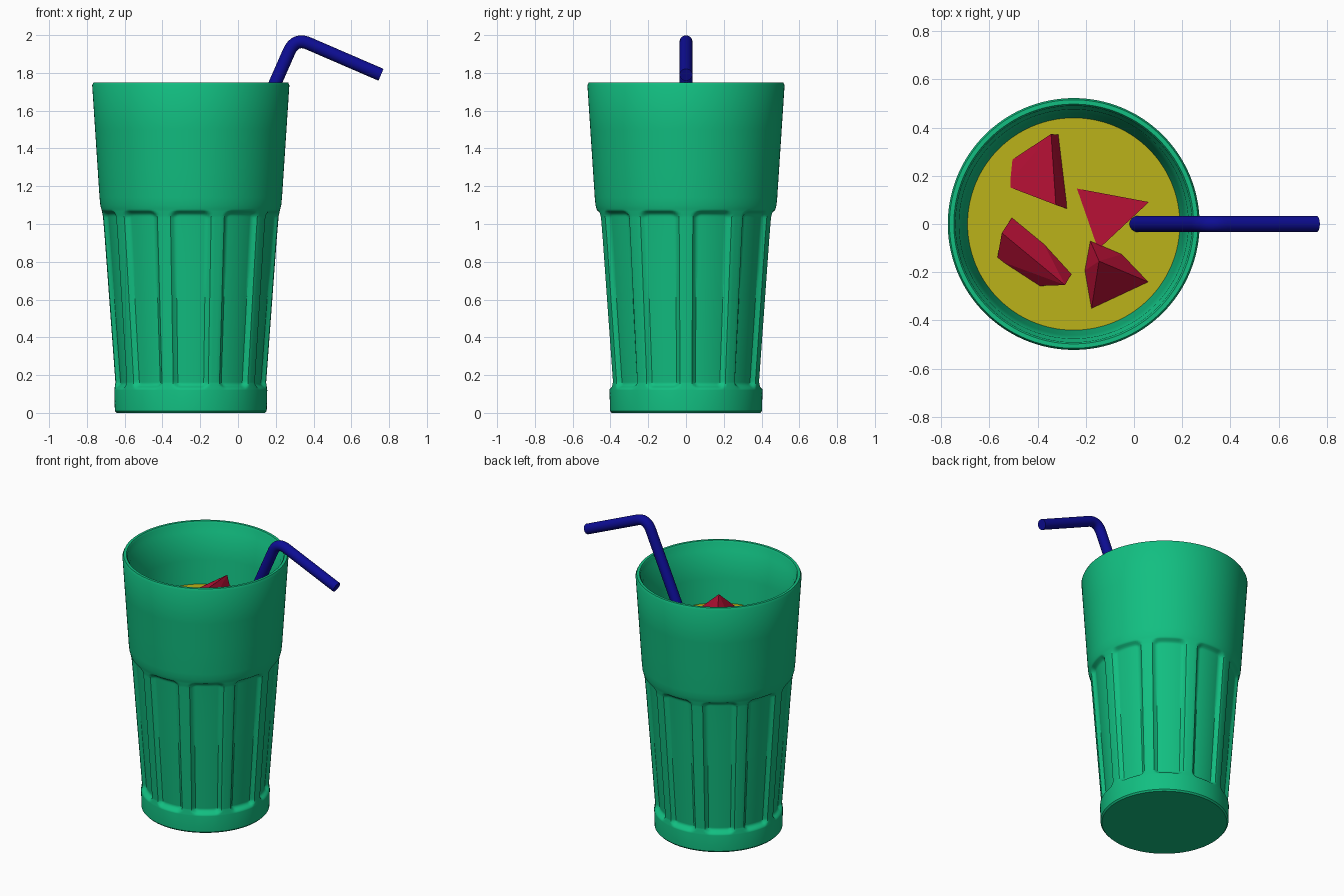
import bpy, bmesh, math
from mathutils import Vector

if "Cube" in bpy.data.objects:
    bpy.data.objects.remove(bpy.data.objects["Cube"])

CX = -0.25          # axis of the tumbler
LEVEL = 1.34        # drink surface height


def colour(obj, name, rgb):
    mat = bpy.data.materials.get(name) or bpy.data.materials.new(name)
    mat.diffuse_color = (*rgb, 1)
    mat.use_nodes = True
    mat.node_tree.nodes["Principled BSDF"].inputs["Base Color"].default_value = mat.diffuse_color
    obj.data.materials.append(mat)


def finish(bm, name, smooth=True):
    bmesh.ops.recalc_face_normals(bm, faces=bm.faces)
    me = bpy.data.meshes.new(name)
    bm.to_mesh(me)
    bm.free()
    obj = bpy.data.objects.new(name, me)
    bpy.context.collection.objects.link(obj)
    if smooth:
        bpy.ops.object.select_all(action='DESELECT')
        obj.select_set(True)
        bpy.context.view_layer.objects.active = obj
        bpy.ops.object.shade_smooth_by_angle(angle=math.radians(35))
    return obj


# Tumbler: lathe profile with ten rounded-rectangle flutes pressed into the wall
OUTER = [(0, .393), (.01, .402), (.12, .405), (.14, .402), (.16, .399), (.92, .455),
         (1.04, .465), (1.07, .471), (1.10, .479), (1.14, .483), (1.735, .522), (1.75, .515)]
INNER = [(1.75, .497), (1.74, .49), (1.70, .487), (1.685, .475), (1.50, .46),
         (1.34, .44), (1.0, .41), (.12, .34)]
SEG, FLUTES = 240, 10


def radius(z):
    for (z0, r0), (z1, r1) in zip(OUTER, OUTER[1:]):
        if z <= z1:
            return r0 + (r1 - r0) * (z - z0) / (z1 - z0)
    return OUTER[-1][1]


def flute_depth(a, z):
    step = 2 * math.pi / FLUTES
    off = (a + math.pi / 2 + step / 2) % step - step / 2
    corner = .045
    qx = abs(off * .44) - (.108 - corner)
    qz = abs(z - .60) - (.475 - corner)
    d = math.hypot(max(qx, 0), max(qz, 0)) + min(max(qx, qz), 0) - corner
    t = min(max(-d / .026, 0), 1)
    return .024 * t * t * (3 - 2 * t)


levels = {z for z, r in OUTER}
levels |= {round(.12 + .007 * i, 3) for i in range(12)}
levels |= {round(.998 + .007 * i, 3) for i in range(13)}
levels |= {.3, .45, .6, .75, 1.3, 1.5}
rows = [(z, radius(z), True) for z in sorted(levels)]
rows += [(z, r, False) for z, r in INNER]

bm = bmesh.new()
rings = []
for z, r, outer in rows:
    ring = []
    for i in range(SEG):
        a = 2 * math.pi * i / SEG
        rr = r - (flute_depth(a, z) if outer else 0)
        ring.append(bm.verts.new((CX + rr * math.cos(a), rr * math.sin(a), z)))
    rings.append(ring)
for lo, hi in zip(rings, rings[1:]):
    for i in range(SEG):
        j = (i + 1) % SEG
        bm.faces.new((lo[i], lo[j], hi[j], hi[i]))
bm.faces.new(rings[0])
bm.faces.new(rings[-1])
colour(finish(bm, "fluted_tumbler"), "tumbler_green", (.006, .52, .22))

# Drink surface
bm = bmesh.new()
bmesh.ops.create_cone(bm, cap_ends=True, segments=96, radius1=.442, radius2=.442, depth=.04)
bmesh.ops.translate(bm, verts=bm.verts, vec=(CX, 0, LEVEL - .02))
colour(finish(bm, "drink"), "drink_yellow", (.50, .45, .01))

# Ice chunks: waterline outline plus the corners that poke out
W = LEVEL - .01


def ice(name, outline, peaks):
    bm = bmesh.new()
    for x, y in outline:
        bm.verts.new((x, y, W))
    for p in peaks:
        bm.verts.new(p)
    bmesh.ops.convex_hull(bm, input=bm.verts)
    bmesh.ops.dissolve_limit(bm, angle_limit=math.radians(6), verts=bm.verts, edges=bm.edges)
    colour(finish(bm, name, False), "ice_red", (.52, .006, .04))


ice("ice_back_left", [(-.52, .257), (-.53, .158), (-.311, .37), (-.274, .062)],
    [(-.344, .373, 1.44), (-.324, .079, 1.44)])
ice("ice_centre", [(-.274, .154), (-.175, -.13), (-.11, .04)], [(.062, .091, 1.42)])
ice("ice_front_left", [(-.502, .033), (-.382, -.066), (-.257, -.203), (-.402, -.257), (-.568, -.149)],
    [(-.548, -.037, 1.43), (-.286, -.253, 1.43)])
ice("ice_front_right", [(-.183, -.066), (-.046, -.124), (.07, -.245), (-.178, -.361), (-.207, -.195)],
    [(-.145, -.154, 1.52)])

# Bent drinking straw: straight stem, rounded elbow, straight mouthpiece
a, corner, b = Vector((.268, 0, 1.908)), Vector((.302, 0, 1.988)), Vector((.375, 0, 1.955))
path = [Vector((-.42, 0, .34))]
for i in range(13):
    t = i / 12
    path.append(a * (1 - t) ** 2 + corner * 2 * t * (1 - t) + b * t * t)
path.append(Vector((.757, 0, 1.79)))
bm = bmesh.new()
R, N = .034, 32
rings = []
for i, p in enumerate(path):
    d = (path[min(i + 1, len(path) - 1)] - path[max(i - 1, 0)]).normalized()
    if i == 1:
        d = (a - path[0]).normalized()
    if i == len(path) - 2:
        d = (path[-1] - b).normalized()
    side, up = Vector((0, 1, 0)), d.cross(Vector((0, 1, 0)))
    rings.append([bm.verts.new(p + R * (side * math.cos(2 * math.pi * k / N) + up * math.sin(2 * math.pi * k / N)))
                  for k in range(N)])
for lo, hi in zip(rings, rings[1:]):
    for k in range(N):
        j = (k + 1) % N
        bm.faces.new((lo[k], lo[j], hi[j], hi[k]))
bm.faces.new(rings[0])
bm.faces.new(rings[-1])
colour(finish(bm, "bent_straw"), "straw_blue", (.004, .004, .30))
